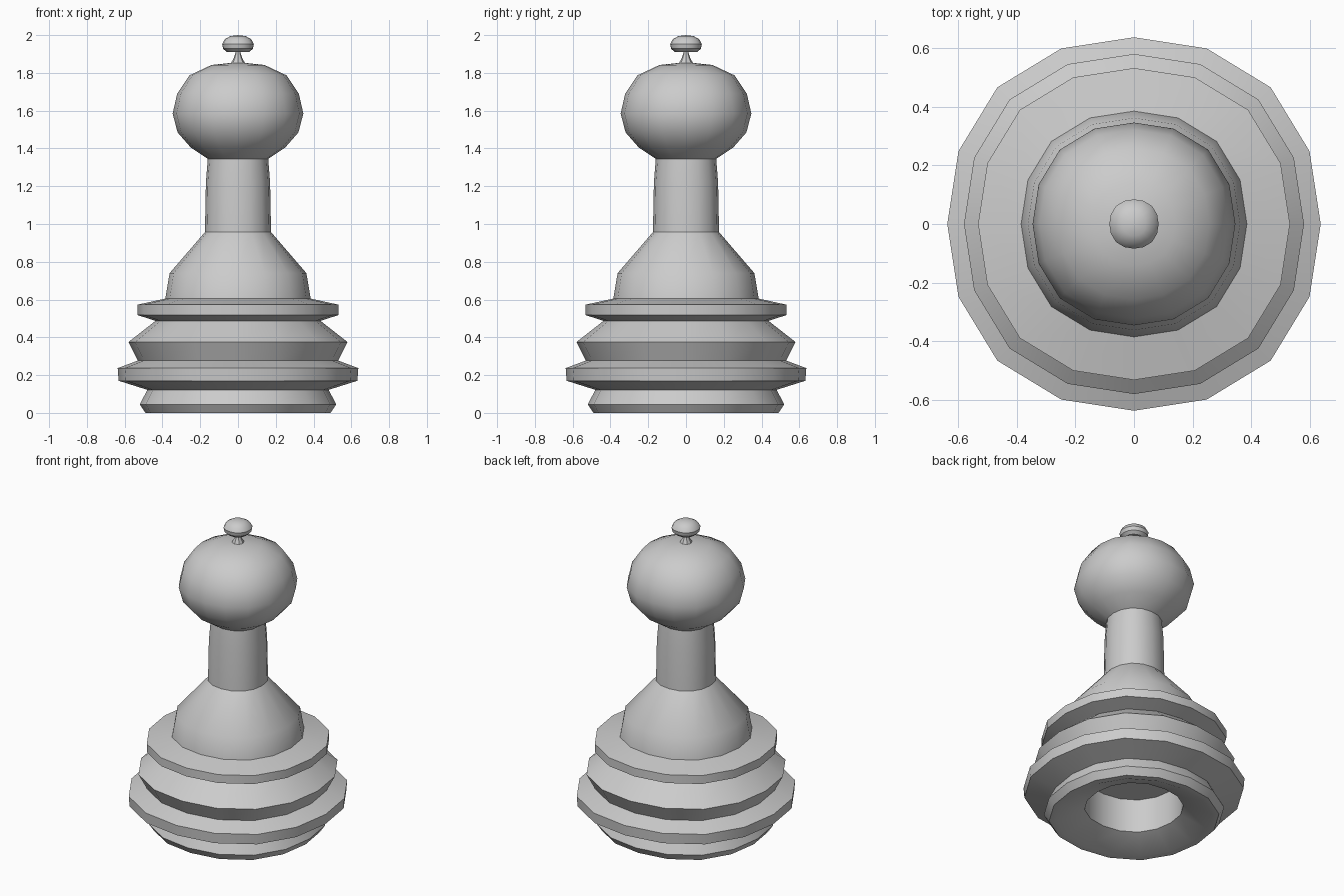
import bpy, bmesh, math

if "Cube" in bpy.data.objects:
    bpy.data.objects.remove(bpy.data.objects["Cube"])

SIDES = 16


def lathe(name, profile, sides=SIDES, square=0.035):
    """Spin an (r, z) profile around z; the rings are very slightly squarish."""
    bm = bmesh.new()
    rings = []
    for r, z in profile:
        if r == 0:
            rings.append([bm.verts.new((0, 0, z))] * sides)
            continue
        ring = []
        for i in range(sides):
            a = 2 * math.pi * i / sides
            k = r * (1 + square * math.sin(2 * a) ** 2)
            ring.append(bm.verts.new((k * math.cos(a), k * math.sin(a), z)))
        rings.append(ring)
    for low, high in zip(rings, rings[1:]):
        for i in range(sides):
            j = (i + 1) % sides
            quad = [low[i], low[j], high[j], high[i]]
            bm.faces.new(list(dict.fromkeys(quad)))
    mesh = bpy.data.meshes.new(name)
    bm.to_mesh(mesh)
    bm.free()
    ob = bpy.data.objects.new(name, mesh)
    bpy.context.collection.objects.link(ob)
    bpy.ops.object.select_all(action='DESELECT')
    ob.select_set(True)
    bpy.context.view_layer.objects.active = ob
    bpy.ops.object.shade_smooth_by_angle(angle=math.radians(35))
    return ob


# Stepped base with a hollow underside, up to the shoulder
lathe("base", [
    (0, 0.29), (0.285, 0.29), (0.285, 0.07), (0.45, 0.0), (0.49, 0.0),
    (0.52, 0.045), (0.48, 0.122), (0.632, 0.17), (0.637, 0.237),
    (0.53, 0.277), (0.58, 0.375), (0.437, 0.487), (0.532, 0.518),
    (0.532, 0.573), (0.385, 0.605), (0.362, 0.74), (0.175, 0.957)])

# Slightly tapered neck
lathe("neck", [(0.175, 0.957), (0.17, 1.22), (0.16, 1.345)])

# Flattened round head
lathe("head", [
    (0.16, 1.345), (0.25, 1.405), (0.32, 1.485), (0.346, 1.585),
    (0.322, 1.69), (0.257, 1.787), (0.14, 1.842), (0, 1.857)])

# Flared stem and button cap of the finial
lathe("finial_stem", [(0.038, 1.85), (0.022, 1.88), (0.011, 1.915)], sides=8)
lathe("finial_cap", [
    (0, 1.91), (0.06, 1.911), (0.079, 1.928), (0.084, 1.952),
    (0.07, 1.978), (0.04, 1.995), (0, 2.0)])
